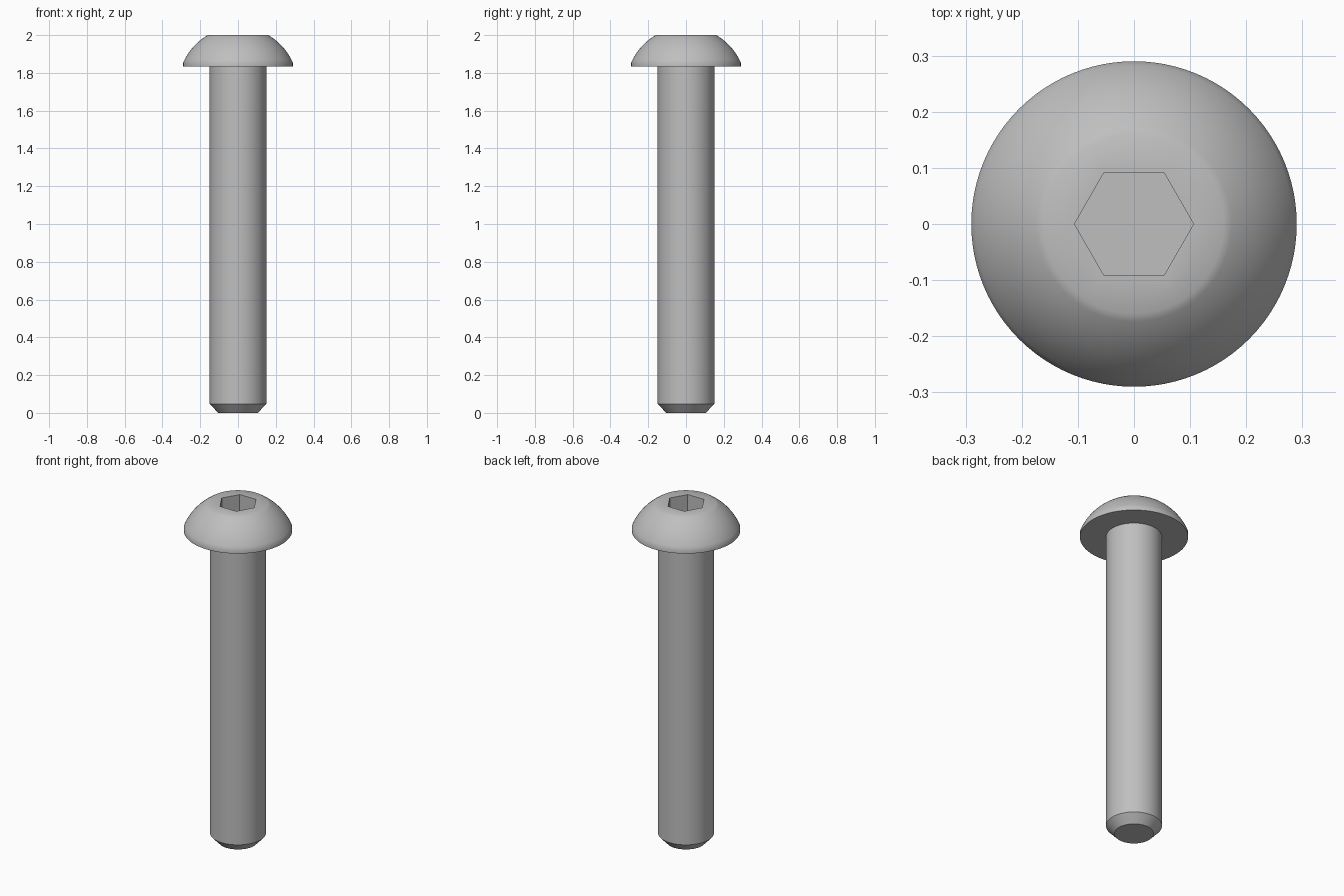
import bpy, bmesh, math

if "Cube" in bpy.data.objects:
    bpy.data.objects.remove(bpy.data.objects["Cube"])

SEG = 96
RIM_Z, ARC_Z, TOP_Z = 1.835, 1.855, 2.0
HEX_FLAT = 0.092          # half the width across the socket flats
SOCKET_Z = 1.89

steel = bpy.data.materials.new("plain grey steel")
steel.diffuse_color = (0.52, 0.52, 0.52, 1)
steel.use_nodes = True
steel.node_tree.nodes["Principled BSDF"].inputs["Base Color"].default_value = steel.diffuse_color


def round_ring(radius, z):
    return [(radius * math.cos(2 * math.pi * i / SEG),
             radius * math.sin(2 * math.pi * i / SEG), z) for i in range(SEG)]


def hex_ring(flat, z):
    # Hexagon outline with corners on the x axis, sampled at the same angles
    pts = []
    for i in range(SEG):
        a = 2 * math.pi * i / SEG
        r = flat / math.cos(a % (math.pi / 3) - math.pi / 6)
        pts.append((r * math.cos(a), r * math.sin(a), z))
    return pts


# Chamfered shank, then underside and rim of the head
rings = [round_ring(r, z) for r, z in
         [(0.105, 0), (0.15, 0.048), (0.15, RIM_Z), (0.29, RIM_Z)]]

# Domed head: arc centred on the axis, from the rim to the flat top
centre, radius = 1.726, 0.3174
a0 = math.atan2(ARC_Z - centre, 0.29)
a1 = math.atan2(TOP_Z - centre, 0.16)
for k in range(13):
    a = a0 + (a1 - a0) * k / 12
    rings.append(round_ring(radius * math.cos(a), centre + radius * math.sin(a)))

# Flat top and hexagonal socket
rings += [hex_ring(HEX_FLAT, rings[-1][0][2]), hex_ring(HEX_FLAT, SOCKET_Z)]

bm = bmesh.new()
loops = [[bm.verts.new(p) for p in ring] for ring in rings]
for lo, hi in zip(loops, loops[1:]):
    for i in range(SEG):
        j = (i + 1) % SEG
        bm.faces.new((lo[i], lo[j], hi[j], hi[i]))
bm.faces.new(loops[0][::-1])   # shank tip
bm.faces.new(loops[-1])        # socket floor
bmesh.ops.recalc_face_normals(bm, faces=bm.faces)

mesh = bpy.data.meshes.new("button_head_screw")
bm.to_mesh(mesh)
bm.free()
mesh.materials.append(steel)
screw = bpy.data.objects.new("button_head_screw", mesh)
bpy.context.collection.objects.link(screw)
bpy.context.view_layer.objects.active = screw
screw.select_set(True)
bpy.ops.object.shade_smooth_by_angle(angle=math.radians(35))
